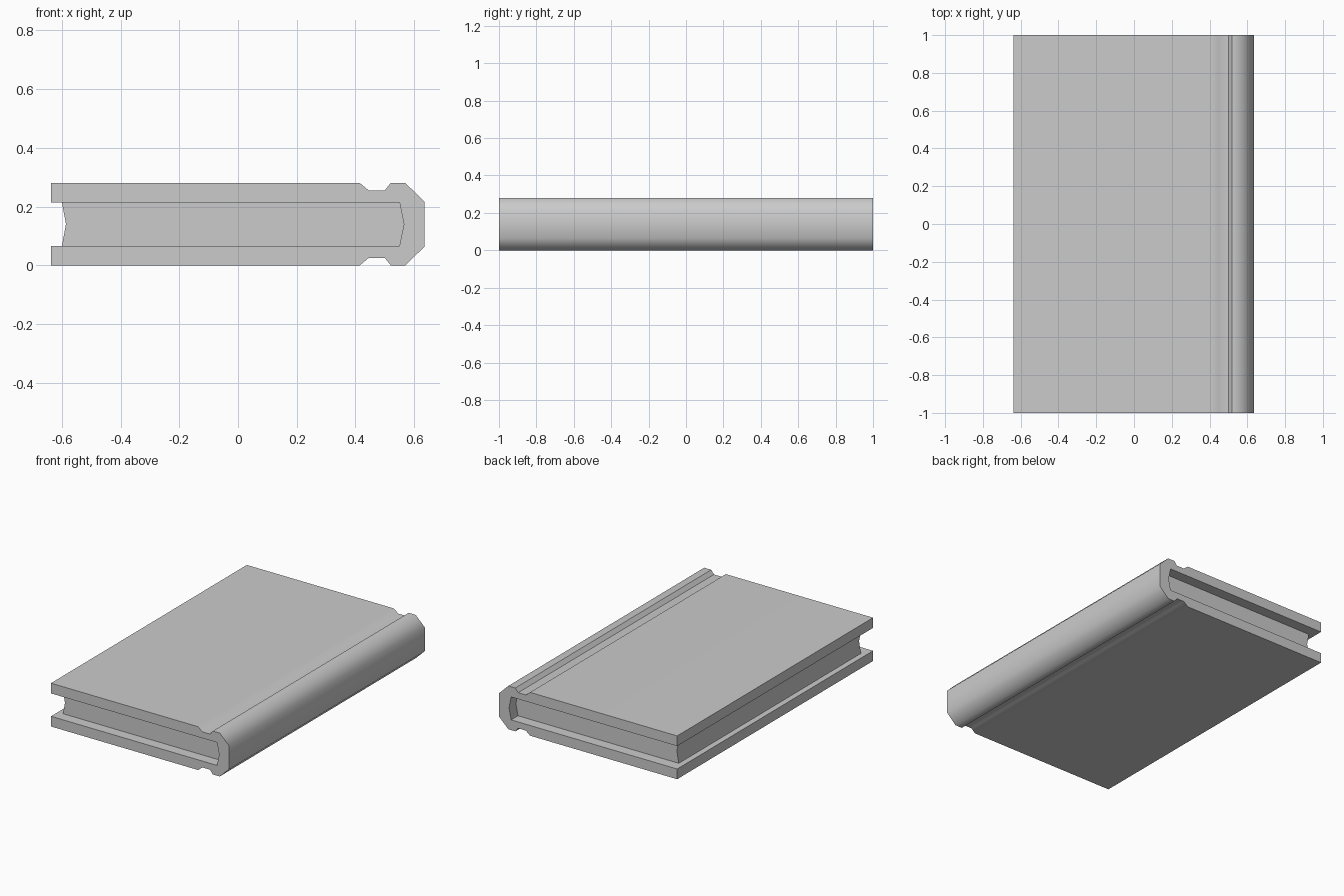
import bpy
import bmesh

if "Cube" in bpy.data.objects:
    bpy.data.objects.remove(bpy.data.objects["Cube"])

MID_Z = 0.14


def mirrored(points):
    """Complete an upper-half x/z profile by reflecting it about the book's mid-plane."""
    lower = [(x, 2 * MID_Z - z) for x, z in reversed(points) if abs(z - MID_Z) > 1e-6]
    return points + lower


def extrude_profile(name, profile, half_length):
    """Make a solid by sweeping a closed x/z profile along y."""
    bm = bmesh.new()
    front = [bm.verts.new((x, -half_length, z)) for x, z in profile]
    back = [bm.verts.new((x, half_length, z)) for x, z in profile]
    n = len(profile)
    bm.faces.new(front)
    bm.faces.new(back[::-1])
    for i in range(n):
        j = (i + 1) % n
        bm.faces.new((front[i], back[i], back[j], front[j]))
    bmesh.ops.recalc_face_normals(bm, faces=bm.faces)
    mesh = bpy.data.meshes.new(name)
    bm.to_mesh(mesh)
    bm.free()
    obj = bpy.data.objects.new(name, mesh)
    bpy.context.collection.objects.link(obj)

    # Soft spine facets, crisp board edges
    bpy.ops.object.select_all(action='DESELECT')
    obj.select_set(True)
    bpy.context.view_layer.objects.active = obj
    bpy.ops.object.shade_smooth_by_angle(angle=0.87)
    weighted = obj.modifiers.new("weighted_normals", 'WEIGHTED_NORMAL')
    weighted.keep_sharp = True
    return obj


# Hard cover: boards, hinge grooves and chamfered spine, in one wrapped profile
outer = mirrored([(-0.637, 0.28), (0.415, 0.28), (0.445, 0.255), (0.5, 0.255),
                  (0.52, 0.28), (0.57, 0.28), (0.635, 0.217)])
inner = mirrored([(-0.637, 0.214), (0.55, 0.214), (0.565, MID_Z)])
extrude_profile("cover", outer + inner[::-1], 1.0)

# Page block: hollow fore edge, rounded back, set in from the cover at both ends
fore_edge = mirrored([(-0.6, 0.216), (-0.586, MID_Z)])
rounded_back = mirrored([(0.552, 0.216), (0.567, MID_Z)])
extrude_profile("pages", rounded_back + fore_edge[::-1], 0.93)
